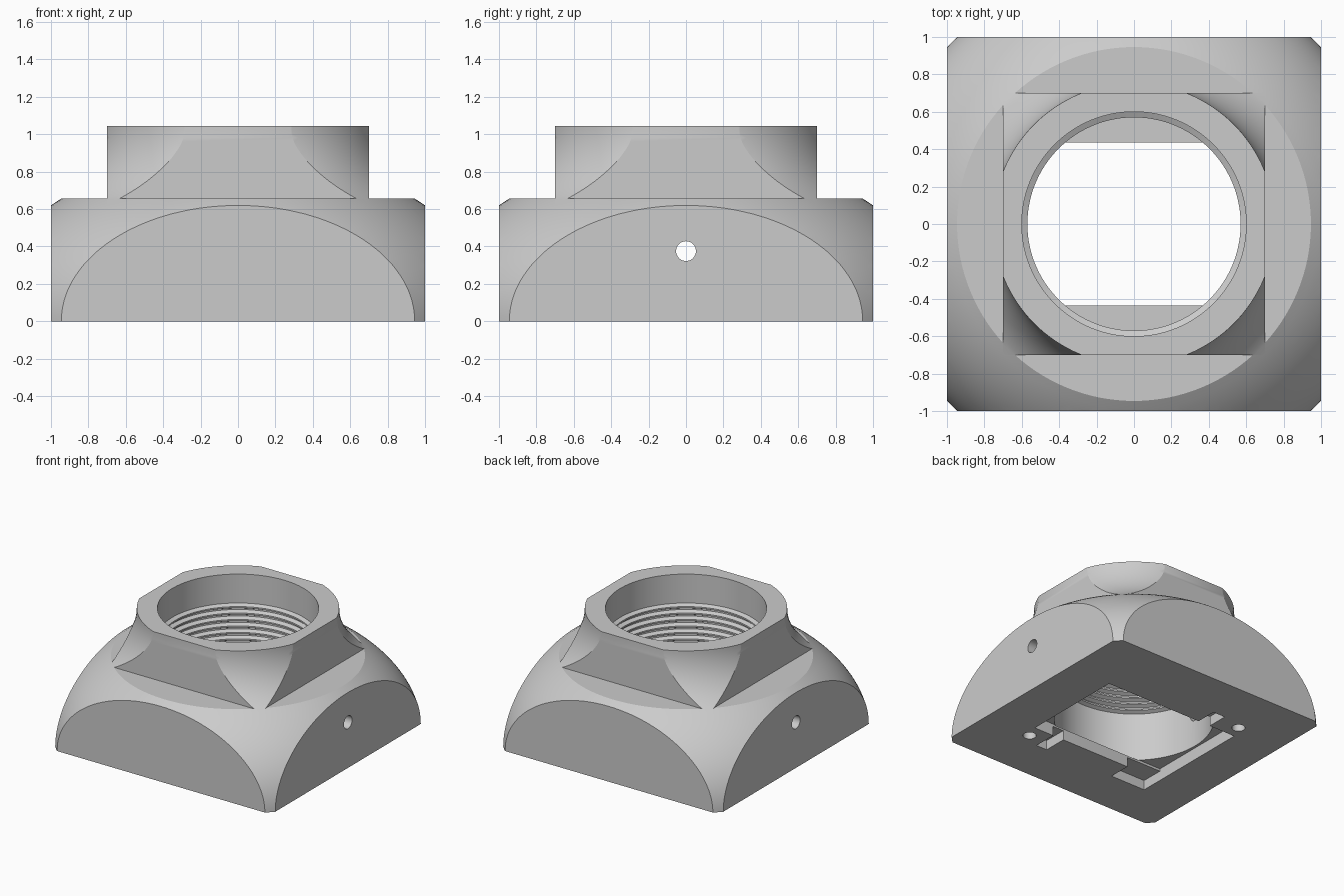
import bpy
import bmesh
import math
from mathutils import Matrix, Vector

default = bpy.data.objects.get("Cube")
if default:
    bpy.data.objects.remove(default, do_unlink=True)

grey = bpy.data.materials.new("plain grey")
grey.use_nodes = True
GREY = (0.6, 0.6, 0.6, 1)
grey.diffuse_color = GREY
grey.node_tree.nodes["Principled BSDF"].inputs["Base Color"].default_value = GREY


def finish(name, bm):
    bmesh.ops.recalc_face_normals(bm, faces=bm.faces)
    mesh = bpy.data.meshes.new(name)
    bm.to_mesh(mesh)
    bm.free()
    mesh.materials.append(grey)
    obj = bpy.data.objects.new(name, mesh)
    bpy.context.collection.objects.link(obj)
    return obj


def box(name, x0, x1, y0, y1, z0, z1):
    bm = bmesh.new()
    size = Vector((x1 - x0, y1 - y0, z1 - z0))
    centre = Vector((x0 + x1, y0 + y1, z0 + z1)) / 2
    bmesh.ops.create_cube(bm, size=1, matrix=Matrix.Translation(centre) @ Matrix.Diagonal(size).to_4x4())
    return finish(name, bm)


def revolve(name, profile, sides=128):
    """Turn (radius, height) points, listed bottom to top, into a closed solid."""
    bm = bmesh.new()
    rings = []
    for r, z in profile:
        rings.append([bm.verts.new((r * math.cos(math.tau * i / sides),
                                    r * math.sin(math.tau * i / sides), z)) for i in range(sides)])
    for low, high in zip(rings, rings[1:]):
        for i in range(sides):
            j = (i + 1) % sides
            bm.faces.new((low[i], low[j], high[j], high[i]))
    bm.faces.new(rings[0][::-1])
    bm.faces.new(rings[-1])
    return finish(name, bm)


def rod(name, radius, length, place, axis="Z"):
    bm = bmesh.new()
    turn = Matrix.Rotation(math.pi / 2, 4, "Y") if axis == "X" else Matrix()
    bmesh.ops.create_cone(bm, cap_ends=True, segments=32, radius1=radius, radius2=radius,
                          depth=length, matrix=Matrix.Translation(place) @ turn)
    return finish(name, bm)


def combine(target, tool, operation):
    mod = target.modifiers.new("join", "BOOLEAN")
    mod.operation = operation
    mod.solver = "EXACT"
    mod.object = tool
    bpy.context.view_layer.objects.active = target
    bpy.ops.object.modifier_apply(modifier=mod.name)
    bpy.data.objects.remove(tool, do_unlink=True)


# Domed base: squashed ellipsoid trimmed to a square, flat on top
WIDE, TALL, SHOULDER = 1.376, 0.902, 0.655
dome = [(WIDE, -0.1)]
for i in range(25):
    z = SHOULDER * i / 24
    dome.append((WIDE * math.sqrt(1 - (z / TALL) ** 2), z))
body = revolve("domed_socket_body", dome)
combine(body, box("base_square", -1, 1, -1, 1, 0, 2), "INTERSECT")

# Square neck with hollow-curved corners
TOP, RIM, HOLLOW = 1.045, 0.754, 0.492
flare = [(1.02, 0.5), (1.02, 0.61)]
for i in range(21):
    drop = 0.42 * (1 - i / 20)
    flare.append((RIM + HOLLOW - math.sqrt(HOLLOW ** 2 - drop ** 2), TOP - drop))
neck = revolve("neck", flare)
combine(neck, box("neck_square", -0.7, 0.7, -0.7, 0.7, 0.3, 2), "INTERSECT")
combine(body, neck, "UNION")

# Stepped bore with thread ridges
bore = [(0.6, 0.095), (0.6, 0.5)]
RIDGES, PITCH = 6, 0.053
for i in range(RIDGES):
    z = 0.5 + i * PITCH
    bore += [(0.57, z + 0.015), (0.57, z + 0.027), (0.6, z + 0.042), (0.6, z + PITCH)]
bore.append((0.6, 1.2))
combine(body, revolve("bore_cutter", bore), "DIFFERENCE")

# Rectangular opening underneath, with its three notches
for name, x0, x1, y0, y1, depth in (
        ("opening", -0.62, 0.61, -0.435, 0.435, 0.1),
        ("front_slot", 0.33, 0.43, -0.63, -0.4, 0.08),
        ("front_notch", -0.62, -0.3, -0.62, -0.4, 0.08),
        ("back_slot", -0.38, -0.27, 0.4, 0.61, 0.08)):
    combine(body, box(name, x0, x1, y0, y1, -0.1, depth), "DIFFERENCE")

# Screw holes underneath and set-screw holes through the side walls
for side in (1, -1):
    combine(body, rod("screw_hole", 0.05, 0.5, (0.565 * side, -0.55 * side, 0)), "DIFFERENCE")
    combine(body, rod("side_hole", 0.053, 0.7, (0.85 * side, 0, 0.375), "X"), "DIFFERENCE")

# Smooth curves, crisp edges
bpy.ops.object.select_all(action="DESELECT")
body.select_set(True)
bpy.context.view_layer.objects.active = body
bpy.ops.object.shade_smooth_by_angle(angle=math.radians(25))
